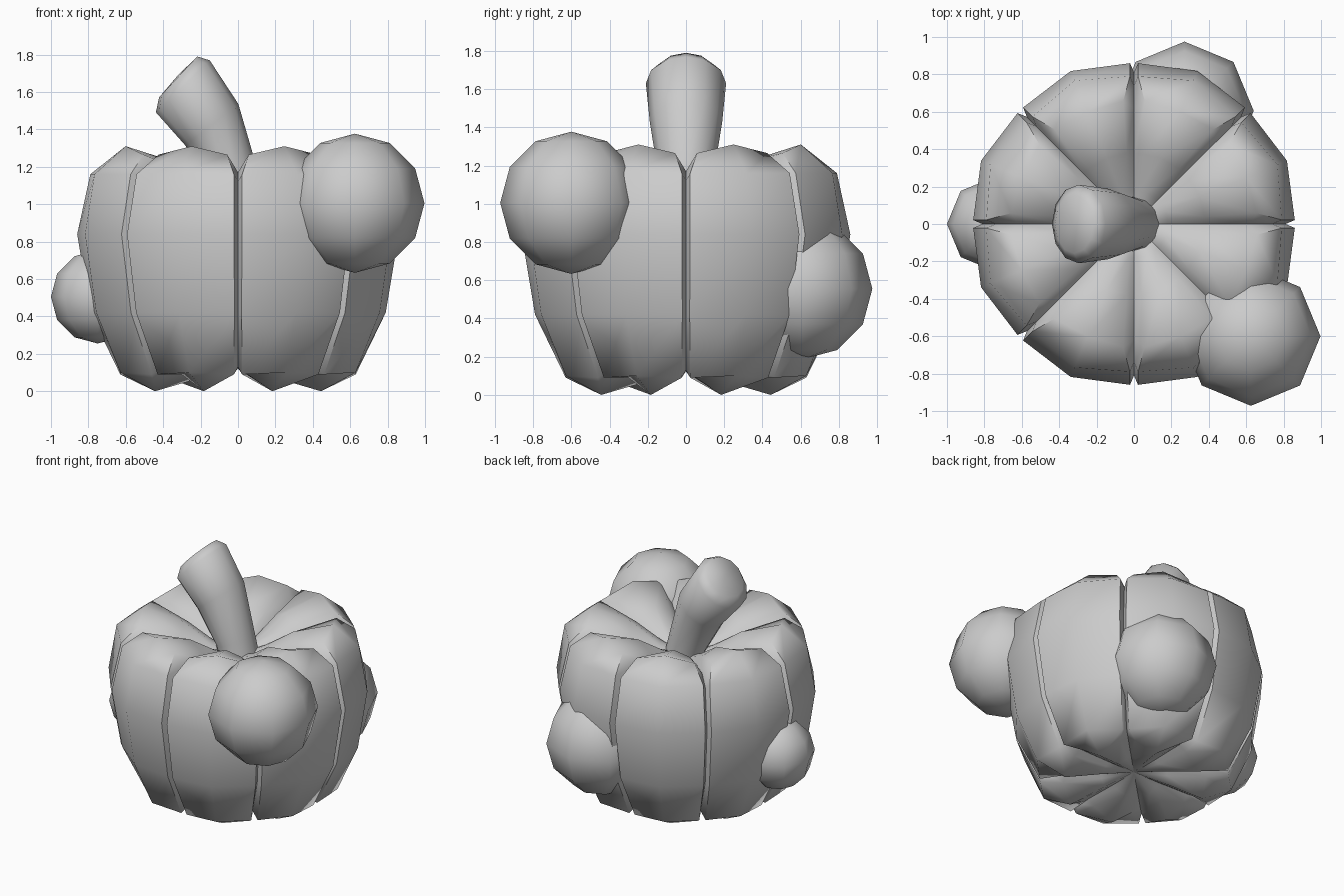
import bpy, bmesh
from math import radians, sin, cos, tau
from mathutils import Vector

if "Cube" in bpy.data.objects:
    bpy.data.objects.remove(bpy.data.objects["Cube"])


def finish(name, bm, angle=62):
    bmesh.ops.recalc_face_normals(bm, faces=bm.faces)
    mesh = bpy.data.meshes.new(name)
    bm.to_mesh(mesh)
    bm.free()
    ob = bpy.data.objects.new(name, mesh)
    bpy.context.collection.objects.link(ob)
    bpy.ops.object.select_all(action='DESELECT')
    ob.select_set(True)
    bpy.context.view_layer.objects.active = ob
    bpy.ops.object.shade_smooth_by_angle(angle=radians(angle))
    return ob


def loft(name, rings, start, end, angle=62):
    """Skin closed rings of points, closing both ends on a pole."""
    bm = bmesh.new()
    rows = [[bm.verts.new(p) for p in ring] for ring in rings]
    n = len(rows[0])
    for a, b in zip(rows, rows[1:]):
        for i in range(n):
            j = (i + 1) % n
            bm.faces.new((a[i], a[j], b[j], b[i]))
    for row, pole in ((rows[0], start), (rows[-1], end)):
        c = bm.verts.new(pole)
        for i in range(n):
            bm.faces.new((row[i], row[(i + 1) % n], c))
    return finish(name, bm, angle)


# Pumpkin body: eight lobes; each row is lobe crest (r, z),
# lobe edge (r, z, degrees from seam), seam floor (r, z)
profile = [
    ((.22, .07), (.22, .10, 8), (.22, .12)),
    ((.48, .00), (.48, .09, 6), (.47, .125)),
    ((.68, .10), (.63, .09, 2), (.57, .13)),
    ((.82, .42), (.79, .42, 1.4), (.74, .42)),
    ((.885, .84), (.86, .84, 1.4), (.81, .84)),
    ((.83, 1.16), (.79, 1.16, 1.6), (.74, 1.12)),
    ((.65, 1.31), (.66, 1.265, 5), (.62, 1.17)),
    ((.38, 1.23), (.38, 1.18, 6), (.38, 1.13)),
    ((.18, 1.10), (.18, 1.09, 8), (.18, 1.07)),
]


def polar(r, z, deg):
    return (r * cos(radians(deg)), r * sin(radians(deg)), z)


rings = []
for crest, edge, seam in profile:
    ring = []
    for k in range(8):
        a = 45 * k
        ring += [polar(*seam, a), polar(edge[0], edge[1], a + edge[2]),
                 polar(*crest, a + 22.5), polar(edge[0], edge[1], a + 45 - edge[2])]
    rings.append(ring)
loft("pumpkin_body", rings, (0, 0, .12), (0, 0, 1.03))

# Stem: bent, flaring rings with a bevelled tip (x, z, radius, tilt)
stem = [(.02, .95, .14, 5), (-.02, 1.13, .135, 22), (-.14, 1.425, .18, 38),
        (-.295, 1.63, .20, 44), (-.32, 1.68, .15, 47)]
stem_rings = []
for x, z, r, tilt in stem:
    u = Vector((cos(radians(tilt)), 0, sin(radians(tilt))))
    stem_rings.append([Vector((x, 0, z)) + u * r * cos(tau * i / 12)
                       + Vector((0, r * 1.05 * sin(tau * i / 12), 0)) for i in range(12)])
loft("stem", stem_rings, (.02, 0, .95), (-.325, 0, 1.685))

# Round warts sunk into the skin
for name, centre, r in (("wart_front_right", (.625, -.6, 1.005), .372),
                        ("wart_left", (-.75, 0, .505), .25),
                        ("wart_back", (.27, .605, .555), .37)):
    bm = bmesh.new()
    bmesh.ops.create_uvsphere(bm, u_segments=8, v_segments=6, radius=r)
    bmesh.ops.translate(bm, verts=bm.verts, vec=centre)
    finish(name, bm)
